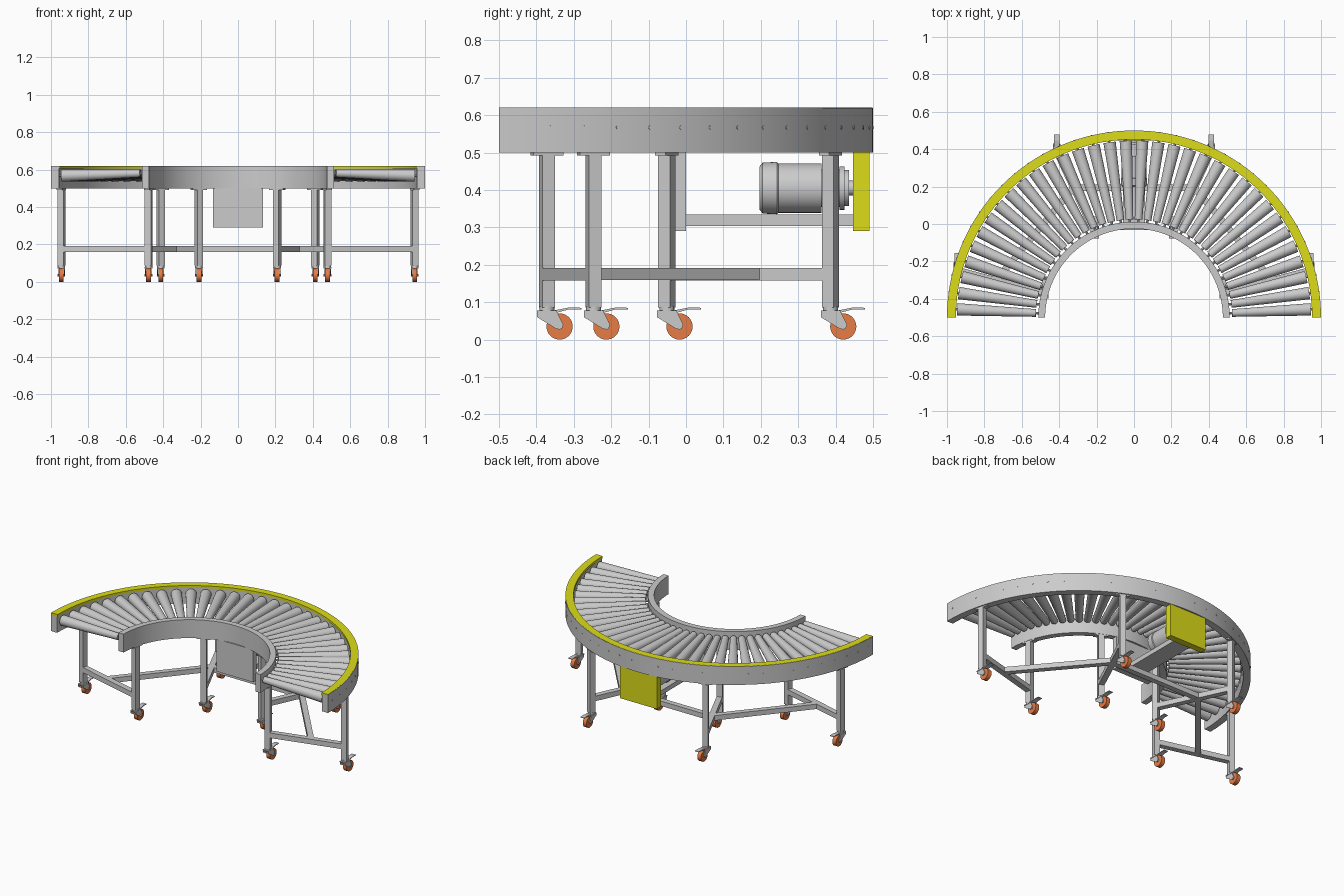
import bpy, bmesh, math
from mathutils import Vector, Matrix

if "Cube" in bpy.data.objects:
    bpy.data.objects.remove(bpy.data.objects["Cube"])

CY = -0.5                      # centre of the half-circle bend
V = Vector


def mat(name, col):
    m = bpy.data.materials.new(name)
    m.diffuse_color = col
    m.use_nodes = True
    m.node_tree.nodes["Principled BSDF"].inputs["Base Color"].default_value = m.diffuse_color
    return m


YELLOW = mat("safety_yellow", (0.72, 0.72, 0.01, 1))
ORANGE = mat("wheel_orange", (0.8, 0.2, 0.06, 1))


def finish(name, bm, material=None, smooth=True):
    bmesh.ops.recalc_face_normals(bm, faces=bm.faces)
    me = bpy.data.meshes.new(name)
    bm.to_mesh(me)
    bm.free()
    ob = bpy.data.objects.new(name, me)
    bpy.context.collection.objects.link(ob)
    if material:
        me.materials.append(material)
    if smooth:
        bpy.ops.object.select_all(action='DESELECT')
        ob.select_set(True)
        bpy.context.view_layer.objects.active = ob
        bpy.ops.object.shade_smooth_by_angle(angle=math.radians(30))
    return ob


def polar(r, a, z):
    return V((r * math.cos(a), CY + r * math.sin(a), z))


def add_box(bm, c, size, rot=0):
    m = Matrix.Translation(c) @ Matrix.Rotation(rot, 4, 'Z') @ Matrix.Diagonal((*size, 1))
    bmesh.ops.create_cube(bm, size=1, matrix=m)


def add_bar(bm, p, q, w, h):
    d = q - p
    add_box(bm, (p + q) / 2, (d.length, w, h), math.atan2(d.y, d.x))


def add_cone(bm, p, q, r0, r1, n=24):
    d = q - p
    m = Matrix.Translation((p + q) / 2) @ d.to_track_quat('Z', 'Y').to_matrix().to_4x4()
    bmesh.ops.create_cone(bm, cap_ends=True, segments=n, radius1=r0, radius2=r1,
                          depth=d.length, matrix=m)


def half_ring(name, r0, r1, z0, z1, material=None, n=72):
    bm = bmesh.new()
    loops = []
    for i in range(n + 1):
        a = math.pi * i / n
        loops.append([bm.verts.new(polar(r, a, z))
                      for r, z in ((r0, z0), (r1, z0), (r1, z1), (r0, z1))])
    for A, B in zip(loops, loops[1:]):
        for k in range(4):
            bm.faces.new((A[k], A[(k + 1) % 4], B[(k + 1) % 4], B[k]))
    bm.faces.new(loops[0])
    bm.faces.new(loops[-1])
    return finish(name, bm, material)


# curved side rails and the yellow guard strip
half_ring("outer_rail", 0.956, 1.0, 0.5, 0.619)
half_ring("outer_guard_strip", 0.952, 0.998, 0.605, 0.62, YELLOW)
half_ring("inner_rail", 0.475, 0.512, 0.5, 0.62)

# tapered rollers with shafts, and bolt heads on the outer rail
N = 34
rollers, shafts, bolts = bmesh.new(), bmesh.new(), bmesh.new()
for i in range(N):
    a = math.pi * (i + 0.5) / N
    add_cone(rollers, polar(0.525, a, 0.58), polar(0.945, a, 0.568), 0.0205, 0.033)
    add_cone(shafts, polar(0.5, a, 0.5807), polar(0.97, a, 0.5673), 0.007, 0.007, 10)
    add_cone(bolts, polar(0.99, a, 0.567), polar(1.0015, a, 0.567), 0.005, 0.005, 10)
finish("rollers", rollers)
finish("roller_shafts", shafts)
finish("rail_bolts", bolts)

# four leg stands, each with an inner and outer post on a caster
angles = [math.radians(d) for d in (15, 65, 115, 165)]
R_IN, R_OUT, R_MID = 0.495, 0.978, 0.765
legs, plates, bars = bmesh.new(), bmesh.new(), bmesh.new()
wheels, forks, brakes = bmesh.new(), bmesh.new(), bmesh.new()


def add_profile_x(bm, pts, x0, x1):
    A = [bm.verts.new((x0, y, z)) for y, z in pts]
    B = [bm.verts.new((x1, y, z)) for y, z in pts]
    bm.faces.new(A)
    bm.faces.new(B)
    for k in range(len(pts)):
        j = (k + 1) % len(pts)
        bm.faces.new((A[k], A[j], B[j], B[k]))


def caster(x, y):
    c = V((x, y + 0.034, 0.035))
    add_cone(wheels, c - V((0.013, 0, 0)), c + V((0.013, 0, 0)), 0.035, 0.035, 32)
    add_cone(forks, c - V((0.021, 0, 0)), c + V((0.021, 0, 0)), 0.008, 0.008, 12)
    side = [(-0.026, 0.076), (-0.026, 0.06), (0.026, 0.028), (0.04, 0.028),
            (0.044, 0.04), (0.026, 0.076)]
    for s in (-1, 1):
        add_profile_x(forks, [(y + u, w) for u, w in side], x + s * 0.015, x + s * 0.019)
    add_box(forks, (x, y, 0.075), (0.042, 0.052, 0.006))
    add_cone(forks, V((x, y, 0.076)), V((x, y, 0.088)), 0.02, 0.02, 20)
    # brake pedal
    pedal = [(0.02, 0.07), (0.06, 0.081), (0.092, 0.081), (0.092, 0.085),
             (0.06, 0.086), (0.02, 0.078)]
    add_profile_x(brakes, [(y + u, w) for u, w in pedal], x - 0.014, x + 0.014)


for a in angles:
    for r in (R_IN, R_OUT):
        p = polar(r, a, 0)
        add_box(legs, (p.x, p.y, 0.289), (0.035, 0.035, 0.406), a)
        add_box(plates, (p.x, p.y, 0.496), (0.03, 0.083, 0.008), a)
        caster(p.x, p.y)
    add_bar(bars, polar(R_IN + 0.017, a, 0.175), polar(R_OUT - 0.017, a, 0.175), 0.035, 0.033)
for a, b in zip(angles, angles[1:]):
    add_bar(bars, polar(R_MID, a, 0.175), polar(R_MID, b, 0.175), 0.035, 0.032)
finish("leg_posts", legs, smooth=False)
finish("leg_top_plates", plates, smooth=False)
finish("stand_cross_bars", bars, smooth=False)
finish("caster_wheels", wheels, ORANGE)
finish("caster_forks", forks)
finish("caster_brakes", brakes, smooth=False)

# drive unit: yellow chain cover, inner hanger plate and motor platform
for name, c, s, m in (
        ("drive_cover", (0, 0.4685, 0.396), (0.265, 0.043, 0.212), YELLOW),
        ("motor_hanger_plate", (0, -0.0165, 0.396), (0.265, 0.033, 0.212), None),
        ("motor_platform", (0, 0.22, 0.319), (0.12, 0.46, 0.03), None)):
    bm = bmesh.new()
    add_box(bm, c, s)
    finish(name, bm, m, False)

# motor turned along y: fan cover, body, flange steps and shaft
profile = [(0.197, 0), (0.197, 0.058), (0.205, 0.068), (0.243, 0.07), (0.247, 0.066),
           (0.362, 0.066), (0.362, 0.05), (0.41, 0.05), (0.41, 0.058), (0.424, 0.058),
           (0.424, 0.048), (0.436, 0.048), (0.436, 0.02), (0.45, 0.02), (0.45, 0)]
bm = bmesh.new()
vs = [bm.verts.new((0, y, 0.405 + r)) for y, r in profile]
es = [bm.edges.new(e) for e in zip(vs, vs[1:])]
bmesh.ops.spin(bm, geom=vs + es, cent=(0, 0, 0.405), axis=(0, 1, 0),
               angle=2 * math.pi, steps=40)
bmesh.ops.remove_doubles(bm, verts=bm.verts, dist=1e-5)
finish("motor", bm)
